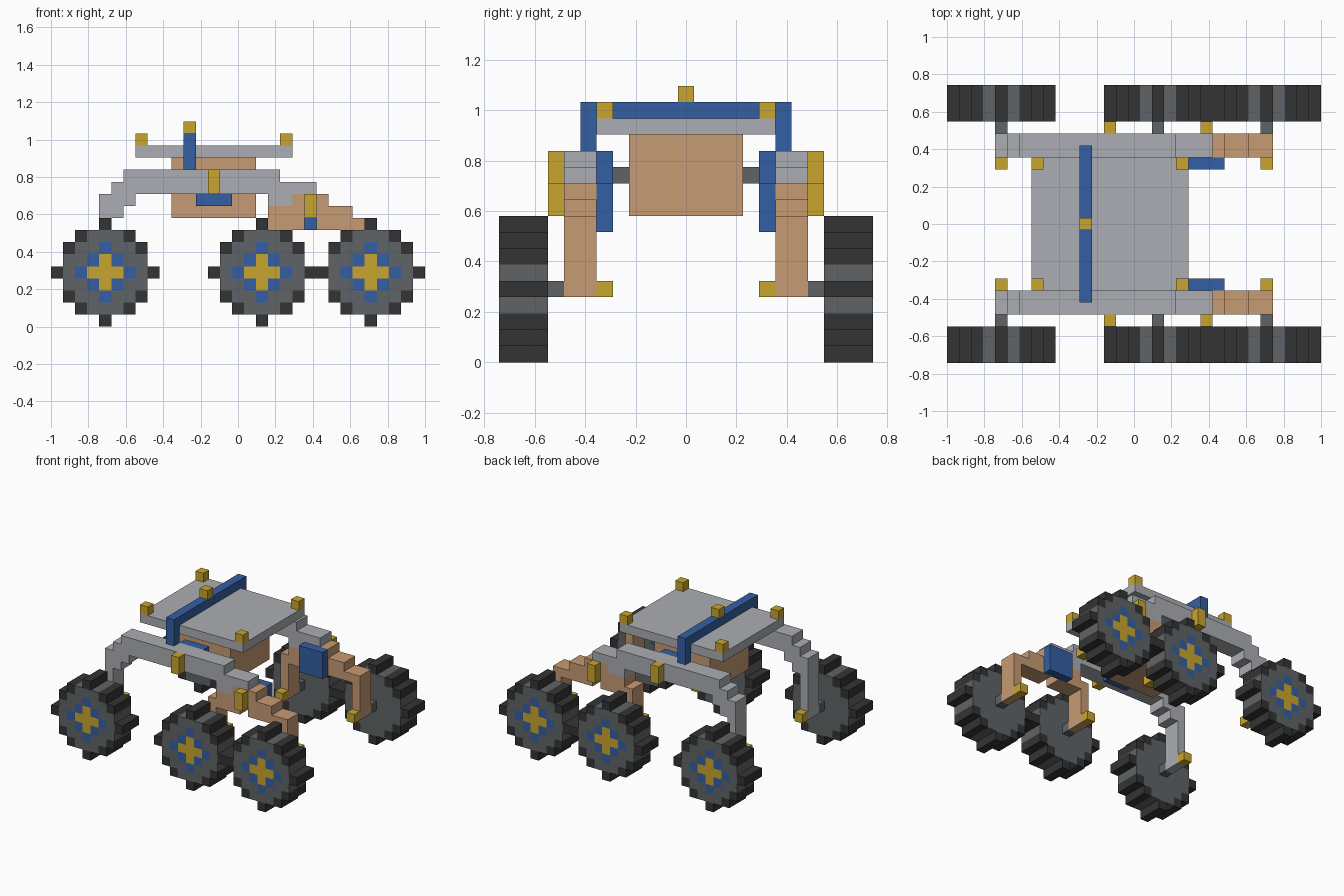
import bpy
import bmesh
from mathutils import Vector

cube = bpy.data.objects.get("Cube")
if cube:
    bpy.data.objects.remove(cube)

U = 2 / 31                             # size of one block
ORIGIN = Vector((-15.5, -11.5, 0))     # block grid corner
ROWS = 23                              # blocks across the width


def material(name, hex_code):
    def linear(c):
        return c / 12.92 if c <= 0.04045 else ((c + 0.055) / 1.055) ** 2.4
    rgb = [linear(int(hex_code[n:n + 2], 16) / 255) for n in (0, 2, 4)]
    mat = bpy.data.materials.new(name)
    mat.use_nodes = True
    mat.diffuse_color = (*rgb, 1)
    mat.node_tree.nodes["Principled BSDF"].inputs["Base Color"].default_value = (*rgb, 1)
    return mat


SILVER = material("light grey", "ABAEB3")
TAN = material("tan", "C69B73")
BLUE = material("blue", "345EA3")
YELLOW = material("yellow", "C9A62E")
STEEL = material("dark grey", "606467")
RUBBER = material("near black", "343434")


def finish(bm, name, mats):
    """Scale block units to the model frame and link the object."""
    bmesh.ops.recalc_face_normals(bm, faces=bm.faces)
    for v in bm.verts:
        v.co = (v.co + ORIGIN) * U
    mesh = bpy.data.meshes.new(name)
    bm.to_mesh(mesh)
    bm.free()
    for mat in mats:
        mesh.materials.append(mat)
    obj = bpy.data.objects.new(name, mesh)
    bpy.context.scene.collection.objects.link(obj)
    return obj


def prism(name, mat, outline, y0, y1):
    """Extrude an x-z outline from y0 to y1."""
    bm = bmesh.new()
    face = bm.faces.new([bm.verts.new((x, y0, z)) for x, z in outline])
    ext = bmesh.ops.extrude_face_region(bm, geom=[face])
    verts = [g for g in ext["geom"] if isinstance(g, bmesh.types.BMVert)]
    bmesh.ops.translate(bm, verts=verts, vec=(0, y1 - y0, 0))
    return finish(bm, name, [mat])


def box(name, mat, x, y, z):
    (x0, x1), (z0, z1) = x, z
    return prism(name, mat, [(x0, z0), (x1, z0), (x1, z1), (x0, z1)], *y)


def stepped(columns):
    """Outline around neighbouring columns given as (x0, x1, bottom, top)."""
    under = [p for x0, x1, lo, hi in columns for p in ((x0, lo), (x1, lo))]
    over = [p for x0, x1, lo, hi in reversed(columns) for p in ((x1, hi), (x0, hi))]
    points = under + over
    return [p for n, p in enumerate(points) if p != points[n - 1]]


def wheel(name, hub_x, y0, y1, outward):
    """Blocky disc: treads, side wall and hub are coloured by distance."""
    hub_z = 4
    bm = bmesh.new()
    for dx in range(-4, 5):
        for dz in range(-4, 5):
            if dx * dx + dz * dz <= 16:
                x, z = hub_x + dx, hub_z + dz
                bm.faces.new([bm.verts.new((x + a, y0, z + b))
                              for a, b in ((0, 0), (1, 0), (1, 1), (0, 1))])
    bmesh.ops.remove_doubles(bm, verts=bm.verts, dist=0.01)
    ext = bmesh.ops.extrude_face_region(bm, geom=bm.faces[:])
    verts = [g for g in ext["geom"] if isinstance(g, bmesh.types.BMVert)]
    bmesh.ops.translate(bm, verts=verts, vec=(0, y1 - y0, 0))
    bmesh.ops.recalc_face_normals(bm, faces=bm.faces)
    for f in bm.faces:
        f.normal_update()
        cell = f.calc_center_median() - f.normal * 0.5
        d2 = round((cell.x - hub_x - 0.5) ** 2 + (cell.z - hub_z - 0.5) ** 2)
        if d2 > 10:
            f.material_index = 1
        elif f.normal.y * outward > 0.5 and d2 <= 4:
            f.material_index = 3 if d2 <= 1 else 2
    return finish(bm, name, [STEEL, RUBBER, BLUE, YELLOW])


# Central body, deck and arch
box("body", TAN, (10, 17), (8, 15), (9, 14))
box("deck", SILVER, (7, 20), (6, 17), (14, 15))
box("arch_top", BLUE, (11, 12), (5, 18), (15, 16))
box("arch_light", YELLOW, (11, 12), (11, 12), (16, 17))

# Stepped suspension outlines
ROCKER = stepped([(4, 5, 4, 11), (5, 6, 9, 12), (6, 7, 10, 13), (7, 18, 11, 13),
                  (18, 19, 10, 13), (19, 20, 10, 12), (20, 22, 11, 12)])
BOGIE = stepped([(17, 18, 4, 9), (18, 20, 8, 10), (20, 21, 8, 11), (21, 22, 9, 11),
                 (22, 23, 8, 11), (23, 25, 8, 10), (25, 26, 8, 9), (26, 27, 4, 9)])
WHEELS = {"rear": 4, "middle": 17, "front": 26}

for side, outward in (("right", -1), ("left", 1)):
    def span(a, b):
        return (a, b) if outward < 0 else (ROWS - b, ROWS - a)

    # Suspension arms
    prism(f"{side}_rocker_arm", SILVER, ROCKER, *span(4, 6))
    prism(f"{side}_bogie_arm", TAN, BOGIE, *span(4, 6))

    # Pivots: inner plates, outer pins and the shaft into the body
    for label, x, z in (("rocker", 13, 11), ("bogie", 21, 9)):
        box(f"{side}_{label}_plate", BLUE, (x - 1, x + 2), span(6, 7), (z - 1, z + 2))
        box(f"{side}_{label}_pin", YELLOW, (x, x + 1), span(3, 4), (z, z + 2))
    box(f"{side}_pivot_shaft", STEEL, (13, 14), span(7, 8), (11, 12))

    # Arch posts and deck corner lights
    box(f"{side}_arch_post", BLUE, (11, 12), span(5, 6), (13, 15))
    for label, x in (("rear", 7), ("front", 19)):
        box(f"{side}_{label}_deck_light", YELLOW, (x, x + 1), span(6, 7), (15, 16))

    # Wheels with axles and inner caps
    for label, x in WHEELS.items():
        wheel(f"{side}_{label}_wheel", x, *span(0, 3), outward)
        box(f"{side}_{label}_axle", STEEL, (x, x + 1), span(3, 4), (4, 5))
        box(f"{side}_{label}_axle_cap", YELLOW, (x, x + 1), span(6, 7), (4, 5))
